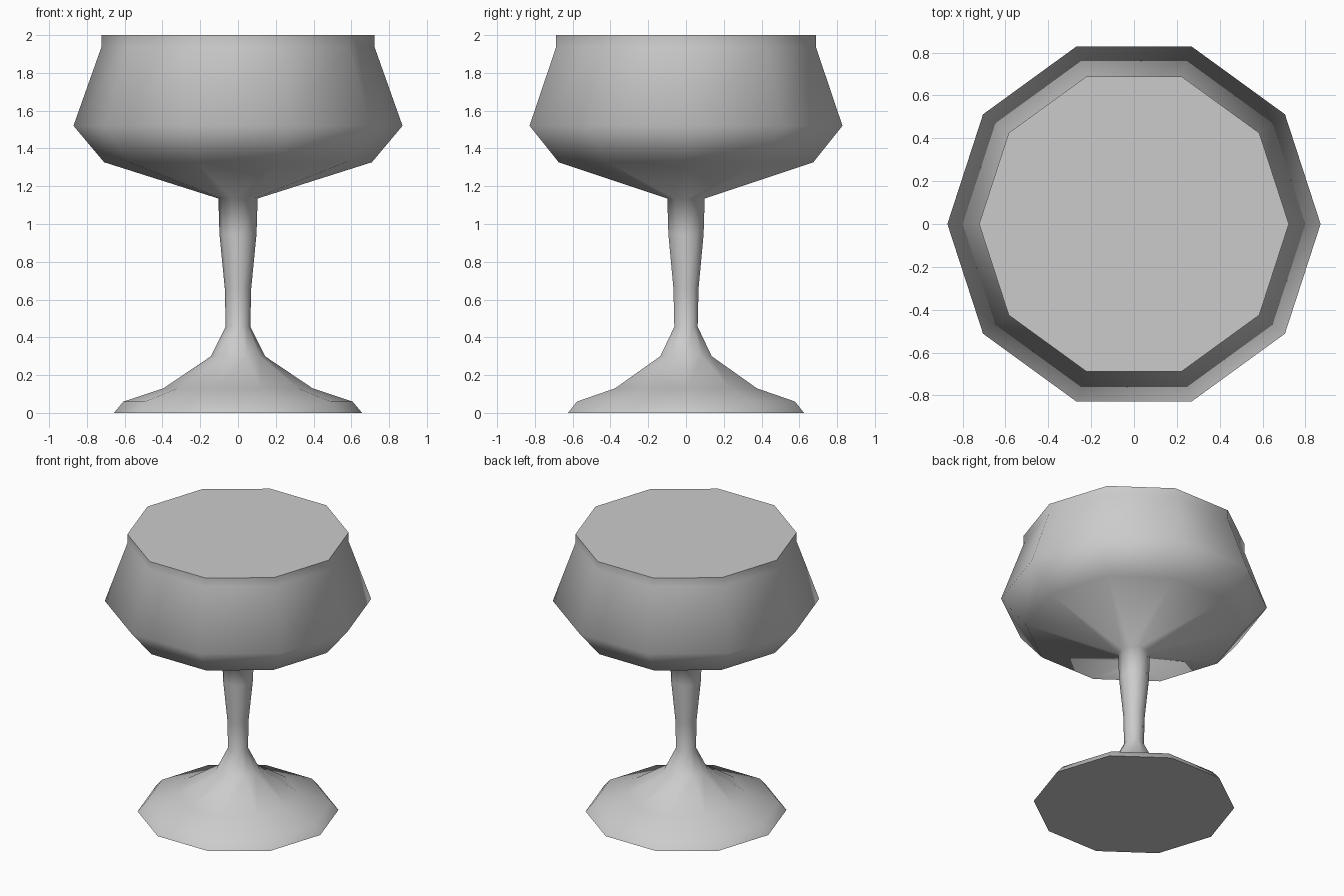
import bpy, bmesh
from math import cos, sin, tau

if "Cube" in bpy.data.objects:
    bpy.data.objects.remove(bpy.data.objects["Cube"])

SIDES = 10

# Goblet silhouette as (radius, height), from foot to rim
PROFILE = [
    (0.657, 0.0), (0.607, 0.06), (0.395, 0.13), (0.143, 0.30),   # foot
    (0.065, 0.456), (0.070, 0.66), (0.098, 0.945), (0.104, 1.135),  # stem
    (0.709, 1.327), (0.871, 1.52), (0.723, 1.937), (0.723, 2.0),  # bowl
]


def lathe(name, profile, sides):
    """Closed, faceted turning: smooth walls, flat crisp end caps."""
    bm = bmesh.new()
    rings = [[bm.verts.new((r * cos(tau * i / sides), r * sin(tau * i / sides), z))
              for i in range(sides)] for r, z in profile]
    for low, high in zip(rings, rings[1:]):
        for i in range(sides):
            j = (i + 1) % sides
            bm.faces.new((low[i], low[j], high[j], high[i])).smooth = True
    for cap in (bm.faces.new(rings[0][::-1]), bm.faces.new(rings[-1])):
        for edge in cap.edges:
            edge.smooth = False
    mesh = bpy.data.meshes.new(name)
    bm.to_mesh(mesh)
    bm.free()
    obj = bpy.data.objects.new(name, mesh)
    bpy.context.collection.objects.link(obj)
    return obj


# Foot, stem and filled bowl in one turned piece
lathe("goblet", PROFILE, SIDES)
